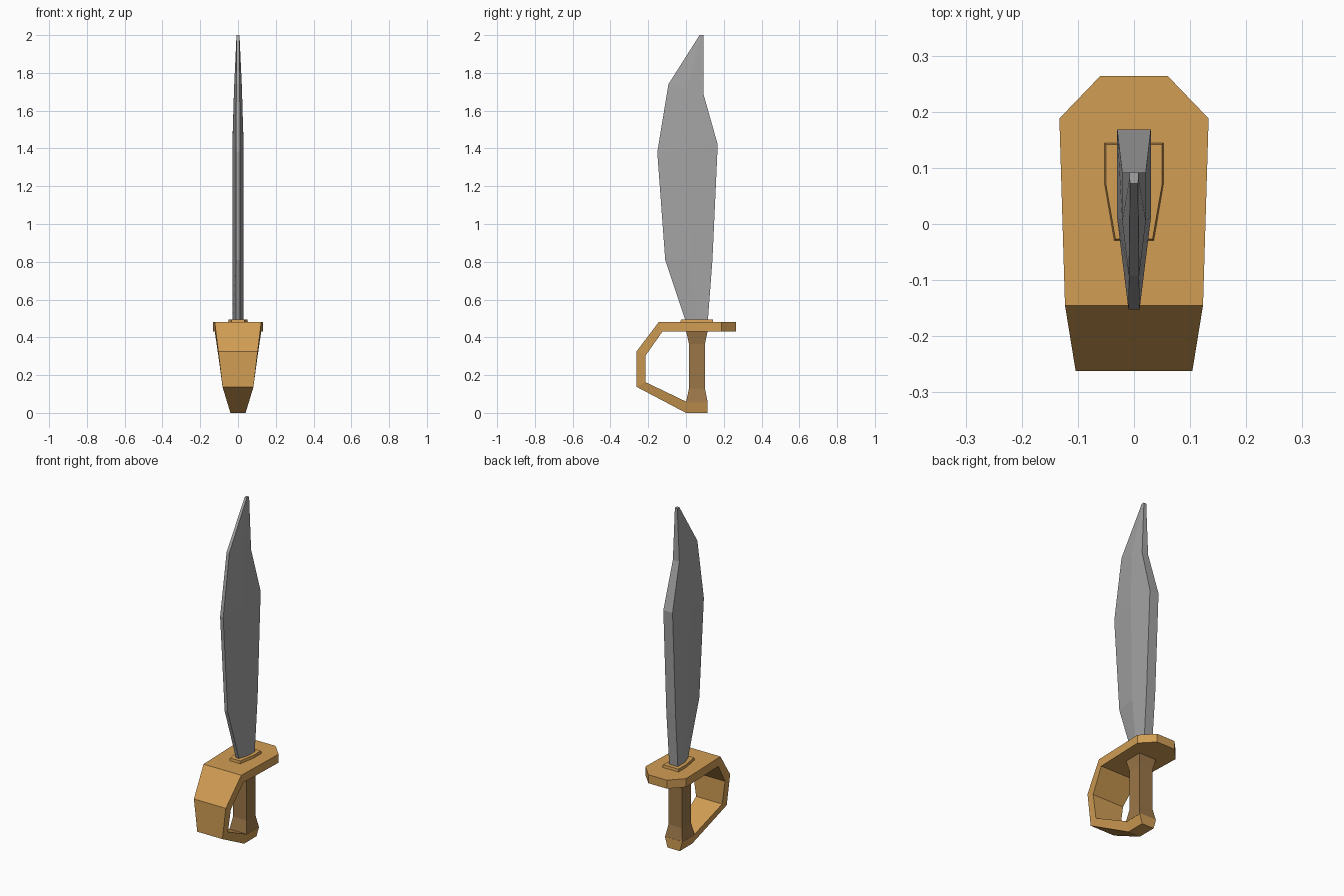
import bpy, bmesh

if "Cube" in bpy.data.objects:
    bpy.data.objects.remove(bpy.data.objects["Cube"])


def material(name, rgb):
    m = bpy.data.materials.new(name)
    m.diffuse_color = (*rgb, 1)
    m.use_nodes = True
    m.node_tree.nodes["Principled BSDF"].inputs["Base Color"].default_value = m.diffuse_color
    return m


STEEL = material("steel grey", (0.37, 0.37, 0.37))
BRASS = material("warm brass", (0.64, 0.34, 0.09))
LEATHER = material("brown grip", (0.33, 0.185, 0.065))


def loft(name, rings, mat):
    """Join matching closed rings of points into a capped flat-faced solid."""
    bm = bmesh.new()
    loops = [[bm.verts.new(p) for p in ring] for ring in rings]
    for a, b in zip(loops, loops[1:]):
        for i in range(len(a)):
            j = (i + 1) % len(a)
            bm.faces.new((a[i], a[j], b[j], b[i]))
    bm.faces.new(loops[0])
    bm.faces.new(loops[-1])
    bmesh.ops.recalc_face_normals(bm, faces=bm.faces)
    me = bpy.data.meshes.new(name)
    bm.to_mesh(me)
    bm.free()
    me.materials.append(mat)
    ob = bpy.data.objects.new(name, me)
    bpy.context.collection.objects.link(ob)
    return ob


def mirrored(half):
    """Close a +x half outline by mirroring it to -x."""
    return half + [(-x, y, z) for x, y, z in reversed(half)]


# Blade: (edge y, edge z, ridge y, ridge z, spine y, spine z, body half width, edge half width)
blade = [
    (0.00, 0.48, 0.055, 0.48, 0.115, 0.48, 0.028, 0.010),
    (-0.11, 0.81, 0.02, 0.81, 0.14, 0.81, 0.030, 0.010),
    (-0.152, 1.38, 0.01, 1.40, 0.168, 1.42, 0.030, 0.010),
    (-0.093, 1.74, 0.005, 1.715, 0.092, 1.69, 0.021, 0.009),
    (0.072, 2.00, 0.082, 2.00, 0.092, 2.00, 0.008, 0.007),
]
loft("blade", [mirrored([(e, ey, ez), (w, ry, rz), (w, sy, sz)])
               for ey, ez, ry, rz, sy, sz, w, e in blade], STEEL)

# Hand guard, knuckle bow and pommel: one band swept along the side profile
# (outer y, outer z, outer half width, inner y, inner z, inner half width)
band = [
    (0.264, 0.48, 0.06, 0.264, 0.43, 0.06),
    (0.188, 0.48, 0.133, 0.188, 0.43, 0.133),
    (-0.145, 0.48, 0.123, -0.125, 0.43, 0.123),
    (-0.262, 0.325, 0.104, -0.215, 0.302, 0.104),
    (-0.262, 0.138, 0.082, -0.215, 0.163, 0.085),
    (0.00, 0.00, 0.04, 0.00, 0.06, 0.057),
    (0.115, 0.00, 0.04, 0.115, 0.06, 0.057),
]
loft("hand_guard", [mirrored([(ow, oy, oz), (iw, iy, iz)])
                    for oy, oz, ow, iy, iz, iw in band], BRASS)

# Grip flared at both ends: (z, half width, front y, back y)
grip = [(0.055, 0.057, 0.0, 0.115), (0.13, 0.044, 0.016, 0.10),
        (0.365, 0.044, 0.016, 0.10), (0.435, 0.057, 0.0, 0.115)]
loft("grip", [mirrored([(w, y0, z), (w, y1, z)]) for z, w, y0, y1 in grip], LEATHER)

# Collar plate around the blade root, with a slight taper
loft("collar", [mirrored([(0.036 - d, -0.03 + d, z), (0.053 - d, 0.07, z),
                          (0.053 - d, 0.145 - d, z)])
                for z, d in ((0.475, 0), (0.495, 0.003))], BRASS)
